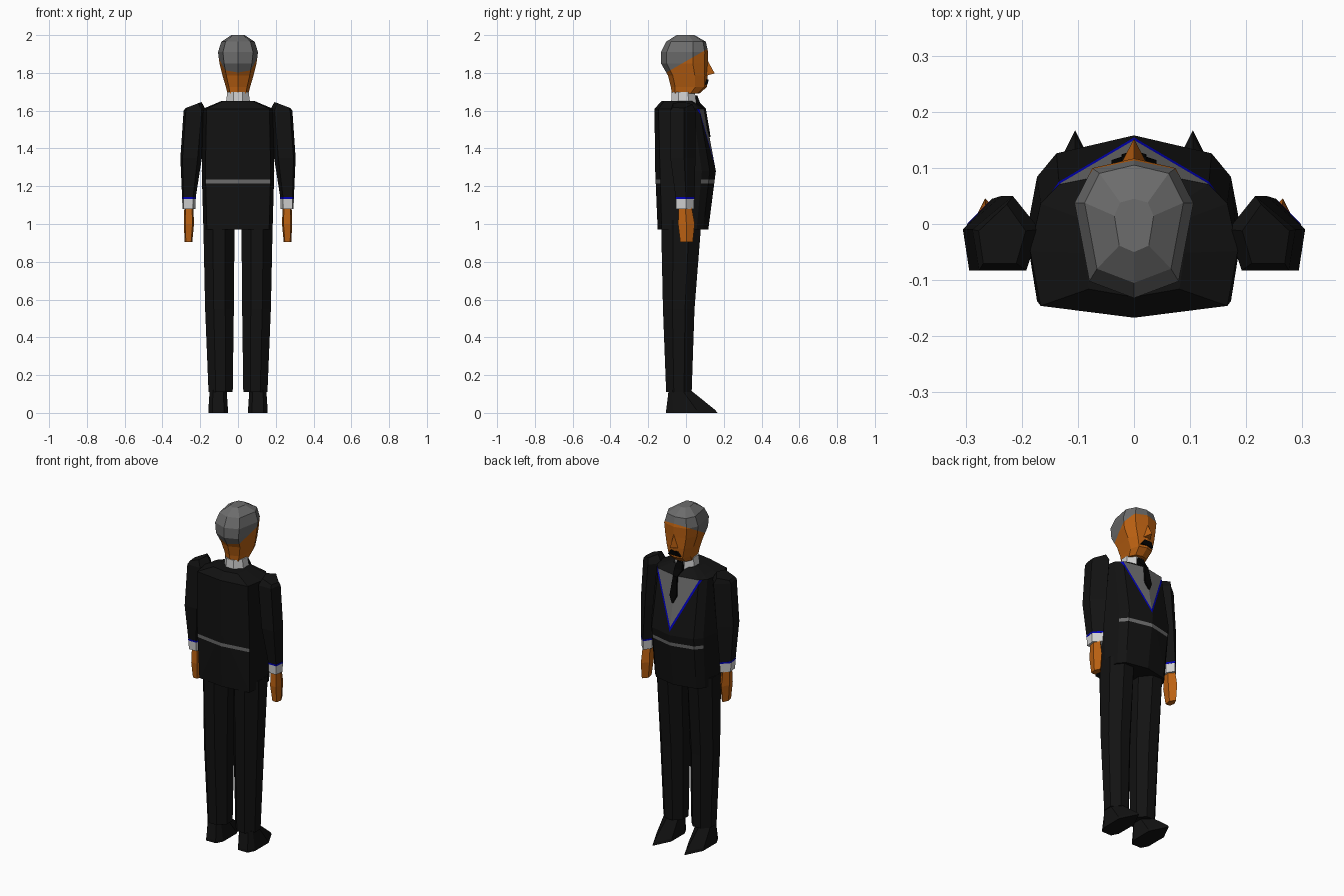
import bpy, bmesh
from mathutils import Vector

if "Cube" in bpy.data.objects:
    bpy.data.objects.remove(bpy.data.objects["Cube"])


def material(name, r, g, b):
    m = bpy.data.materials.new(name)
    m.diffuse_color = (r, g, b, 1)
    m.use_nodes = True
    m.node_tree.nodes["Principled BSDF"].inputs["Base Color"].default_value = m.diffuse_color
    return m


SUIT = material("suit_black", 0.006, 0.006, 0.006)
SKIN = material("skin_brown", 0.50, 0.12, 0.006)
HAIR = material("hair_grey", 0.15, 0.15, 0.15)
WHITE = material("collar_white", 0.62, 0.62, 0.62)
BLUE = material("piping_blue", 0.0, 0.0, 0.5)
INK = material("detail_black", 0.001, 0.001, 0.001)

# Half outlines (x fraction, y fraction from back to front)
BODY = [(0, 1), (.72, .9), (.9, .77), (1, .45), (.9, .08), (0, 0)]
SKULL = [(0, 1), (.7, .93), (1, .68), (.75, .12), (0, 0)]


def outline(half):
    return half + [(-x, y) for x, y in reversed(half) if x]


ROUND8 = [(.4, 1), (1, .7), (1, .3), (.4, 0), (-.4, 0), (-1, .3), (-1, .7), (-.4, 1)]
BOX = [(1, 1), (1, 0), (-1, 0), (-1, 1)]
ARM = [(-.2, 1), (1, .55), (.8, 0), (-.6, 0), (-1, .55)]
HAND = [(.2, 1), (1, .5), (.7, 0), (-.7, 0), (-1, .6)]
SHOE = [(0, 1), (1, .62), (1, .15), (.6, 0), (-.6, 0), (-1, .15), (-1, .62)]


def loft(name, shape, levels, mats, side=1, tilt=0, keep=False):
    """Skin rings of one outline; level = (z, x centre, half width, y back, y front)."""
    bm = bmesh.new()
    rings = []
    for i, (z, cx, hw, yb, yf) in enumerate(levels):
        dz = tilt if i == len(levels) - 1 else 0
        rings.append([bm.verts.new((side * (cx + hw * u), yb + (yf - yb) * t, z - dz * u))
                      for u, t in shape])
    n = len(shape)
    for a, b in zip(rings, rings[1:]):
        for i in range(n):
            bm.faces.new((a[i], a[(i + 1) % n], b[(i + 1) % n], b[i]))
    bm.faces.new(rings[0])
    bm.faces.new(rings[-1])
    bmesh.ops.recalc_face_normals(bm, faces=bm.faces[:])
    return bm if keep else finish(name, bm, mats)


def finish(name, bm, mats):
    me = bpy.data.meshes.new(name)
    bm.to_mesh(me)
    bm.free()
    for m in mats:
        me.materials.append(m)
    ob = bpy.data.objects.new(name, me)
    bpy.context.collection.objects.link(ob)
    return ob


def cut(bm, co, no):
    bmesh.ops.bisect_plane(bm, geom=bm.verts[:] + bm.edges[:] + bm.faces[:],
                           plane_co=co, plane_no=no, dist=1e-5)


# Jacket with shirt V, blue piping and waist band cut into its faces
bm = loft("jacket", outline(BODY), [
    (0.97, 0, .183, -.150, .118), (1.28, 0, .192, -.163, .158),
    (1.61, 0, .185, -.167, .097), (1.65, 0, .09, -.13, .045)], [], keep=True)
SLOPE, TIP, PIPE = 2.1, 1.30, 0.025
for s in (1, -1):
    for tip in (TIP, TIP + PIPE):
        cut(bm, (0, 0, tip), (s * SLOPE, 0, -1))
for z in (1.215, 1.235):
    cut(bm, (0, 0, z), (0, 0, 1))
for f in bm.faces:
    c = f.calc_center_median()
    v = c.z - SLOPE * abs(c.x)
    if f.normal.y > .1 and c.z < 1.611 and v > TIP:
        f.material_index = 1 if v > TIP + PIPE else 2
    elif 1.215 < c.z < 1.235 and abs(f.normal.y) > .5:
        f.material_index = 1
finish("jacket", bm, [SUIT, HAIR, BLUE])

# Collar and tie
loft("collar", ROUND8, [(1.63, 0, .066, -.08, .055), (1.70, 0, .056, -.075, .047)], [WHITE])
loft("tie", BOX, [(1.46, 0, .004, .115, .130), (1.50, 0, .022, .105, .124),
                  (1.61, 0, .013, .085, .105), (1.64, 0, .026, .045, .075),
                  (1.68, 0, .018, .04, .060)], [INK])

# Head, split into hair and skin by a sloping hairline
bm = loft("head", outline(SKULL), [
    (1.69, 0, .055, -.075, .07), (1.725, 0, .064, -.08, .11), (1.785, 0, .082, -.095, .114),
    (1.85, 0, .098, -.132, .115), (1.91, 0, .106, -.132, .117),
    (1.965, 0, .088, -.105, .105), (2.0, 0, .035, -.05, .045)], [], keep=True)
hair_co, hair_no = Vector((0, .11, 1.925)), Vector((0, -.575, 1))
cut(bm, hair_co, hair_no)
for f in bm.faces:
    f.material_index = int((f.calc_center_median() - hair_co).dot(hair_no) > 0)
finish("head", bm, [SKIN, HAIR])

# Nose
bm = bmesh.new()
base = [bm.verts.new(p) for p in ((-.024, .106, 1.785), (.024, .106, 1.785), (0, .112, 1.87))]
tip = bm.verts.new((0, .152, 1.797))
bm.faces.new(base)
for i in range(3):
    bm.faces.new((base[i], base[(i + 1) % 3], tip))
bmesh.ops.recalc_face_normals(bm, faces=bm.faces[:])
finish("nose", bm, [SKIN])

# Moustache
loft("moustache", BOX, [(1.738, 0, .04, .100, .114), (1.765, 0, .022, .105, .120)], [INK])

# Limbs, one set per side
for s, label in ((1, "right"), (-1, "left")):
    loft(label + "_sleeve", ARM, [
        (1.14, .260, .036, -.055, .045), (1.35, .248, .057, -.083, .05),
        (1.60, .228, .060, -.083, .05), (1.63, .235, .042, -.07, .035)],
        [SUIT], s, tilt=.016)
    loft(label + "_cuff_piping", ARM, [(1.132, .260, .0365, -.055, .045),
                                       (1.142, .260, .0375, -.056, .046)], [BLUE], s)
    loft(label + "_cuff", ARM, [(1.08, .260, .034, -.052, .042),
                                (1.135, .260, .036, -.054, .044)], [WHITE], s)
    loft(label + "_hand", HAND, [
        (.905, .262, .020, -.030, .036), (1.0, .260, .027, -.042, .046),
        (1.09, .260, .024, -.038, .030)], [SKIN], s)
    loft(label + "_trouser_leg", ROUND8, [
        (.11, .092, .064, -.105, .030), (.55, .098, .076, -.122, .045),
        (1.02, .101, .083, -.132, .082)], [SUIT], s)
    loft(label + "_shoe", SHOE, [
        (0, .105, .052, -.105, .167), (.015, .105, .052, -.105, .155),
        (.12, .105, .045, -.092, .025)], [SUIT], s)
